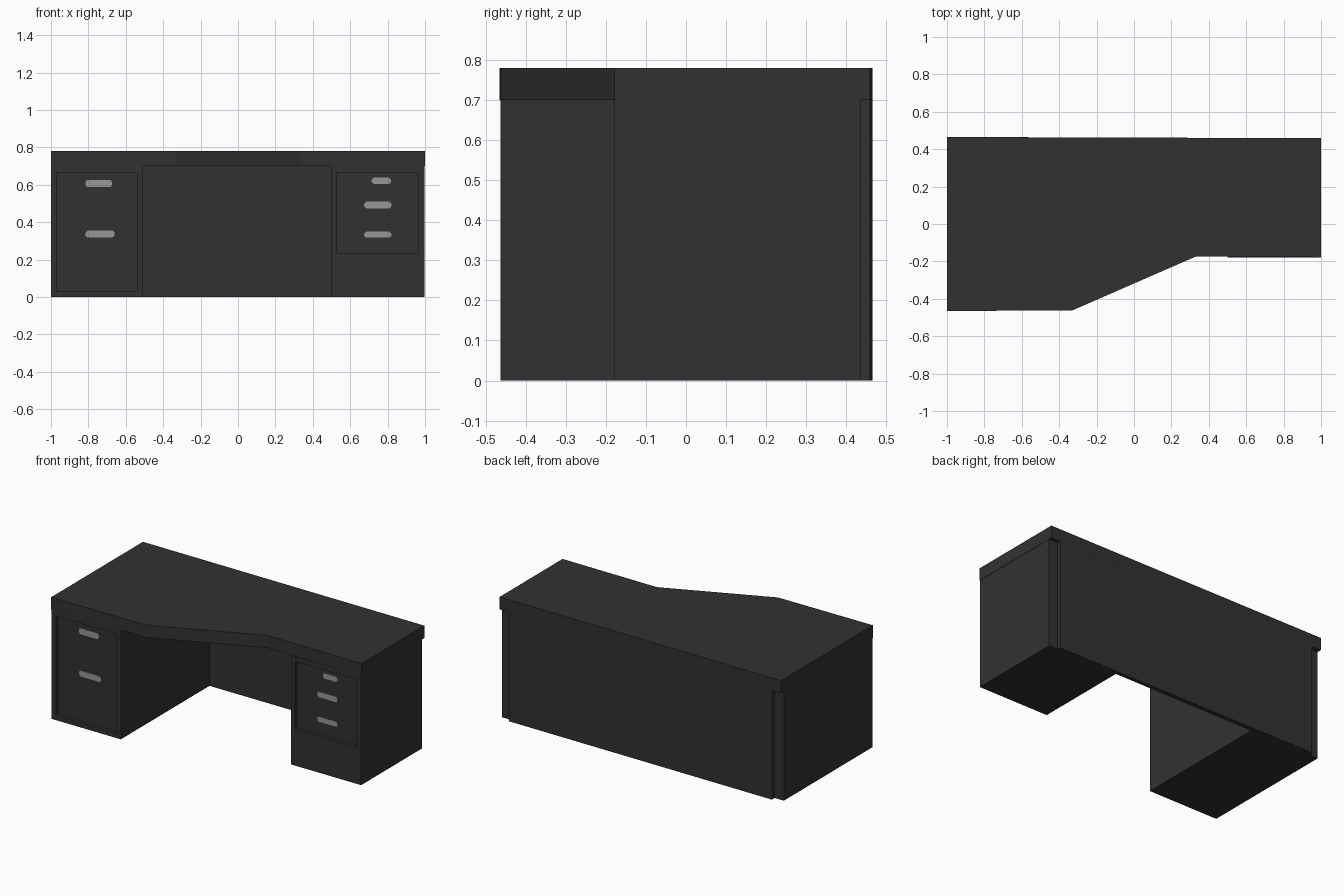
import bpy, bmesh

if "Cube" in bpy.data.objects:
    bpy.data.objects.remove(bpy.data.objects["Cube"])

def material(name, v):
    m = bpy.data.materials.new(name)
    m.diffuse_color = (v, v, v, 1)
    m.use_nodes = True
    m.node_tree.nodes["Principled BSDF"].inputs["Base Color"].default_value = m.diffuse_color
    return m

BLACK = material("charcoal", 0.031)
GREY = material("handle_grey", 0.31)
RECESS = 0.02

def finish(name, bm, mat):
    bmesh.ops.recalc_face_normals(bm, faces=bm.faces[:])
    me = bpy.data.meshes.new(name)
    bm.to_mesh(me)
    bm.free()
    me.materials.append(mat)
    ob = bpy.data.objects.new(name, me)
    bpy.context.collection.objects.link(ob)
    return ob

def prism(name, pts, vec, mat):
    """Extrude a closed outline (3D points) along vec."""
    bm = bmesh.new()
    f = bm.faces.new([bm.verts.new(p) for p in pts])
    ext = bmesh.ops.extrude_face_region(bm, geom=[f])
    bmesh.ops.translate(bm, vec=vec,
                        verts=[g for g in ext["geom"] if isinstance(g, bmesh.types.BMVert)])
    return finish(name, bm, mat)

def pedestal(name, x0, x1, y0, y1, z1, rx0, rx1, rz0, rz1):
    """Cabinet block with a shallow rectangular recess in its front."""
    bm = bmesh.new()
    bmesh.ops.create_cube(bm, size=1)
    for v in bm.verts:
        v.co = (x1 if v.co.x > 0 else x0, y1 if v.co.y > 0 else y0, z1 if v.co.z > 0 else 0)
    bm.normal_update()
    front = min(bm.faces, key=lambda f: f.calc_center_median().y)
    bmesh.ops.inset_individual(bm, faces=[front], thickness=0.02)
    cx, cz = (x0 + x1) / 2, z1 / 2
    for v in front.verts:
        v.co.x = rx1 if v.co.x > cx else rx0
        v.co.z = rz1 if v.co.z > cz else rz0
    door = bmesh.ops.extrude_discrete_faces(bm, faces=[front])["faces"][0]
    bmesh.ops.translate(bm, vec=(0, RECESS, 0), verts=door.verts[:])
    return finish(name, bm, BLACK)

def handle(name, x0, x1, z0, z1, y):
    """Thin plate with clipped corners."""
    c = 0.01
    pts = [(x0 + c, z0), (x1 - c, z0), (x1, z0 + c), (x1, z1 - c),
           (x1 - c, z1), (x0 + c, z1), (x0, z1 - c), (x0, z0 + c)]
    prism(name, [(x, y - 0.003, z) for x, z in pts], (0, 0.003, 0), GREY)

# Desktop with the stepped front edge
outline = [(-1, 0.465), (1, 0.459), (1, -0.178), (0.33, -0.174), (-0.33, -0.462), (-1, -0.465)]
prism("desktop", [(x, y, 0.70) for x, y in outline], (0, 0, 0.08), BLACK)

# Cabinets: deep left, shallow right
YL, YR = -0.463, -0.178
pedestal("left_cabinet", -1, -0.507, YL, 0.437, 0.70, -0.968, -0.54, 0.03, 0.667)
pedestal("right_cabinet", 0.50, 0.998, YR, 0.437, 0.70, 0.53, 0.965, 0.235, 0.667)

# Back panel standing just behind the cabinets
back = [(-0.935, 0.435), (0.935, 0.435), (0.935, 0.459), (-0.935, 0.465)]
prism("back_panel", [(x, y, 0) for x, y in back], (0, 0, 0.70), BLACK)

# Drawer handles
handle("left_handle_upper", -0.815, -0.675, 0.587, 0.627, YL + RECESS)
handle("left_handle_lower", -0.815, -0.66, 0.317, 0.355, YL + RECESS)
handle("right_handle_upper", 0.715, 0.817, 0.604, 0.639, YR + RECESS)
handle("right_handle_middle", 0.675, 0.82, 0.474, 0.51, YR + RECESS)
handle("right_handle_lower", 0.675, 0.82, 0.317, 0.35, YR + RECESS)
